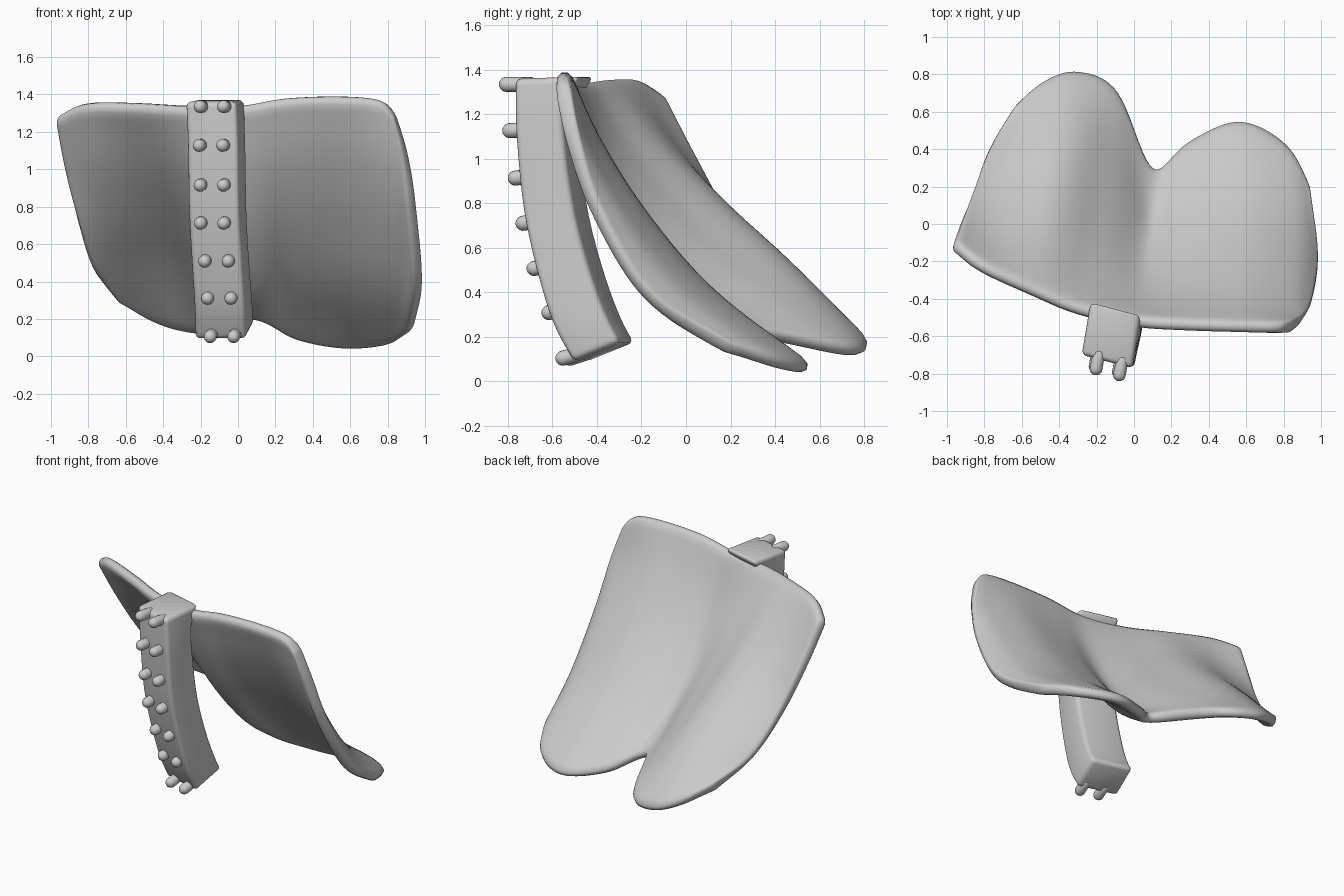
import bpy, bmesh
from mathutils import Vector as V

if "Cube" in bpy.data.objects:
    bpy.data.objects.remove(bpy.data.objects["Cube"])


def make_object(name, bm):
    bmesh.ops.recalc_face_normals(bm, faces=bm.faces)
    mesh = bpy.data.meshes.new(name)
    bm.to_mesh(mesh)
    bm.free()
    ob = bpy.data.objects.new(name, mesh)
    bpy.context.collection.objects.link(ob)
    for p in mesh.polygons:
        p.use_smooth = True
    return ob


def spline(pts, n):
    """Catmull-Rom through pts, n samples per span."""
    p = [pts[0] * 2 - pts[1]] + pts + [pts[-1] * 2 - pts[-2]]
    out = []
    for i in range(1, len(p) - 2):
        a, b, c, d = p[i - 1:i + 3]
        for k in range(n):
            t = k / n
            out.append(0.5 * (2 * b + (c - a) * t + (2 * a - 5 * b + 4 * c - d) * t**2
                              + (3 * b - a - 3 * c + d) * t**3))
    return out + [pts[-1]]


def bridge(bm, rows, closed=False):
    vs = [[bm.verts.new(c) for c in r] for r in rows]
    n = len(vs[0])
    for a, b in zip(vs, vs[1:]):
        for j in range(n if closed else n - 1):
            k = (j + 1) % n
            bm.faces.new((a[j], a[k], b[k], b[j]))
    return vs


# Two-lobed cape: columns from left to right, each running top to hem
columns = [
    [(-.97, -.12, 1.28), (-.92, .02, 1.0), (-.85, .18, .70), (-.77, .38, .46), (-.64, .62, .31)],
    [(-.82, -.24, 1.35), (-.76, -.06, 1.04), (-.68, .17, .75), (-.60, .43, .50), (-.47, .76, .20)],
    [(-.55, -.37, 1.35), (-.48, -.12, 1.04), (-.42, .14, .78), (-.36, .45, .50), (-.30, .81, .14)],
    [(-.30, -.47, 1.34), (-.24, -.27, 1.0), (-.18, .0, .68), (-.13, .36, .38), (-.10, .71, .13)],
    [(.0, -.53, 1.34), (.02, -.40, 1.0), (.04, -.22, .68), (.07, .02, .40), (.09, .29, .21)],
    [(.25, -.55, 1.38), (.26, -.41, 1.05), (.28, -.20, .72), (.29, .08, .40), (.30, .44, .10)],
    [(.55, -.56, 1.39), (.57, -.42, 1.08), (.59, -.20, .73), (.60, .10, .38), (.56, .55, .05)],
    [(.76, -.56, 1.37), (.80, -.46, 1.05), (.83, -.27, .70), (.85, .0, .36), (.80, .43, .07)],
    [(.84, -.55, 1.29), (.90, -.51, 1.08), (.94, -.42, .78), (.97, -.18, .38), (.93, .20, .14)],
]
down = [spline([V(p) for p in c], 5) for c in columns]
across = [spline(list(r), 5) for r in zip(*down)]
bm = bmesh.new()
bridge(bm, across)
cape = make_object("cape", bm)
solid = cape.modifiers.new("thickness", 'SOLIDIFY')
solid.thickness = .07
solid.offset = 0
sub = cape.modifiers.new("soft_edge", 'SUBSURF')
sub.levels = sub.render_levels = 1

# Curved front band: right edge x, front y/z, back y/z per station
stations = [(-.01, -.77, 1.36, -.48, 1.37), (-.005, -.77, 1.24, -.55, 1.24),
            (.0, -.765, 1.08, -.545, 1.04), (.005, -.735, .78, -.50, .74),
            (.02, -.675, .50, -.43, .48), (.035, -.60, .26, -.36, .29),
            (.04, -.51, .09, -.30, .175)]
width = V((-.27, .07, 0))
front = spline([V((x, fy, fz)) for x, fy, fz, by, bz in stations], 4)
back = spline([V((x + .045, by, bz)) for x, fy, fz, by, bz in stations], 4)
bm = bmesh.new()
rings = bridge(bm, [(f, b, b + width, f + width) for f, b in zip(front, back)], True)
bm.faces.new(rings[0])
bm.faces.new(rings[-1])
band = make_object("front_band", bm)
bev = band.modifiers.new("rounded_edges", 'BEVEL')
bev.width = .025
bev.segments = 3
bev.angle_limit = .7

# Paired studs: rounded pegs with their tips along the band
tips = [(-.085, -.84, 1.335), (-.09, -.825, 1.125), (-.085, -.80, .91), (-.083, -.765, .705),
        (-.06, -.715, .50), (-.045, -.648, .30), (-.03, -.585, .095)]
for i, tip in enumerate(tips):
    for side in (0, 1):
        bm = bmesh.new()
        bmesh.ops.create_uvsphere(bm, u_segments=16, v_segments=10, radius=.034)
        for v in bm.verts:
            if v.co.z < -.001:
                v.co.z -= .075
        axis = V((-.2, -1, -.35 * i / 6 if i < 6 else -.3)).normalized()
        ob = make_object(f"stud_{i + 1}_{'left' if side else 'right'}", bm)
        ob.rotation_mode = 'QUATERNION'
        ob.rotation_quaternion = axis.to_track_quat('Z', 'Y')
        ob.location = V(tip) + V((-.125, .032, 0)) * side - axis * .034
